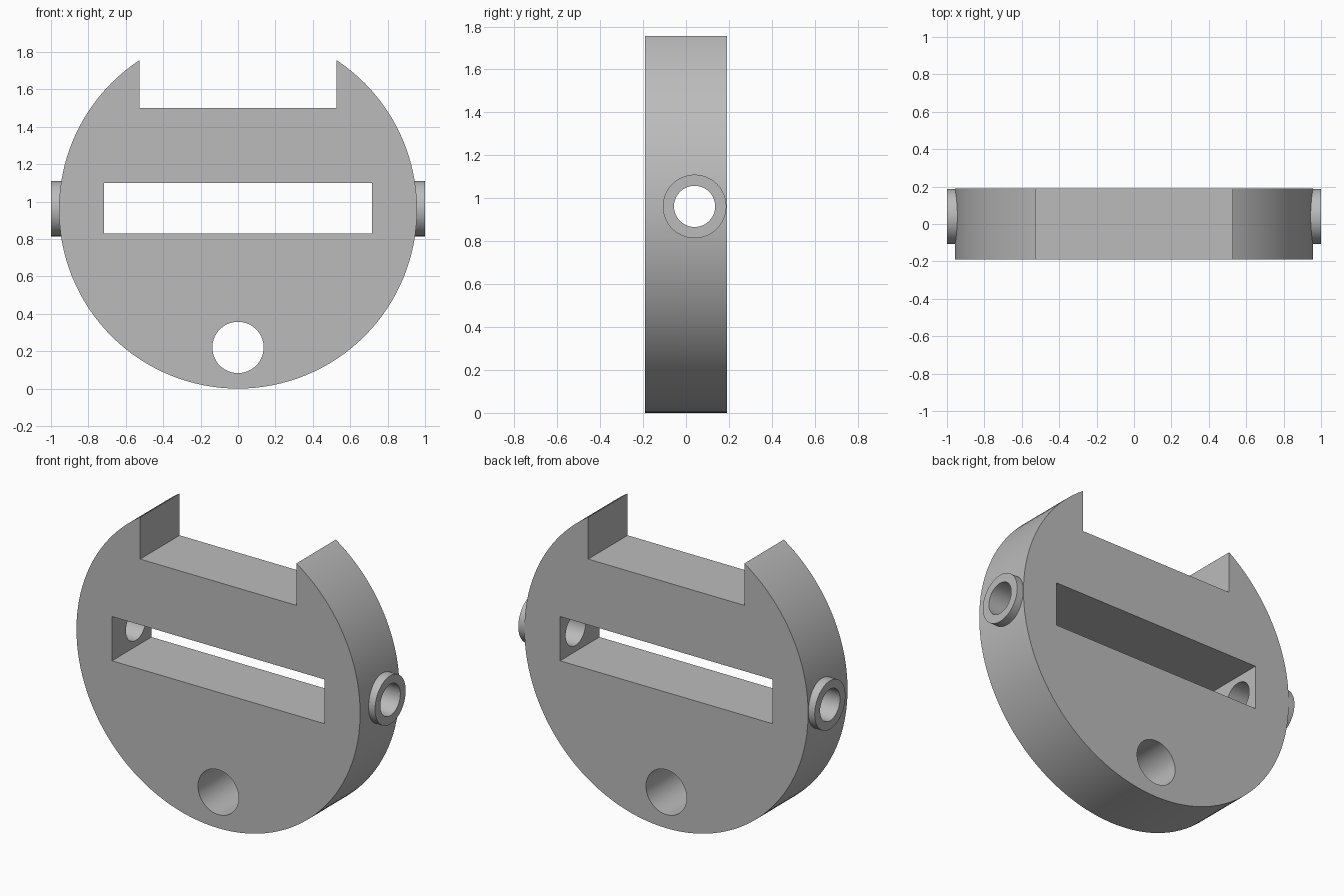
import bpy
from math import pi, radians

# Remove the default cube
old = bpy.data.objects.get("Cube")
if old:
    bpy.data.objects.remove(old, do_unlink=True)

DEPTH = 0.38      # disc thickness
RADIUS = 0.957    # disc radius
MID = 0.962       # height of the slot and side bosses

grey = bpy.data.materials.new("plain grey")
grey.use_nodes = True
colour = (0.5, 0.5, 0.5, 1)
grey.diffuse_color = colour
grey.node_tree.nodes["Principled BSDF"].inputs["Base Color"].default_value = colour


def cylinder(name, radius, length, location, rotation, sides):
    bpy.ops.mesh.primitive_cylinder_add(vertices=sides, radius=radius, depth=length,
                                        location=location, rotation=rotation)
    obj = bpy.context.object
    obj.name = name
    obj.data.materials.append(grey)
    return obj


def box(name, size, location):
    bpy.ops.mesh.primitive_cube_add(size=1, location=location)
    obj = bpy.context.object
    obj.name = name
    obj.scale = size
    obj.data.materials.append(grey)
    return obj


def combine(target, tool, operation):
    """Apply a boolean and discard the helper solid."""
    tool.hide_render = True
    mod = target.modifiers.new(tool.name, 'BOOLEAN')
    mod.operation = operation
    mod.solver = 'EXACT'
    mod.object = tool
    bpy.context.view_layer.objects.active = target
    bpy.ops.object.modifier_apply(modifier=mod.name)
    bpy.data.objects.remove(tool, do_unlink=True)


ALONG_Y = (pi / 2, 0, 0)
ALONG_X = (0, pi / 2, 0)

# Round body with the side bosses
body = cylinder("disc_body", RADIUS, DEPTH, (0, 0, RADIUS), ALONG_Y, 128)
combine(body, cylinder("side_bosses", 0.148, 2, (0, 0.04, MID), ALONG_X, 64), 'UNION')

# Top notch, central slot, lower hole and the side-to-side bore
combine(body, box("top_notch", (1.054, 1, 1), (0, 0, 2.0)), 'DIFFERENCE')
combine(body, box("centre_slot", (1.434, 1, 0.27), (0, 0, MID + 0.002)), 'DIFFERENCE')
combine(body, cylinder("lower_hole", 0.137, 1, (0, 0, 0.22), ALONG_Y, 64), 'DIFFERENCE')
combine(body, cylinder("side_bore", 0.096, 3, (0, 0.04, MID), ALONG_X, 48), 'DIFFERENCE')

# Smooth round walls, sharp edges
bpy.ops.object.select_all(action='DESELECT')
body.select_set(True)
bpy.context.view_layer.objects.active = body
bpy.ops.object.shade_smooth_by_angle(angle=radians(25))
